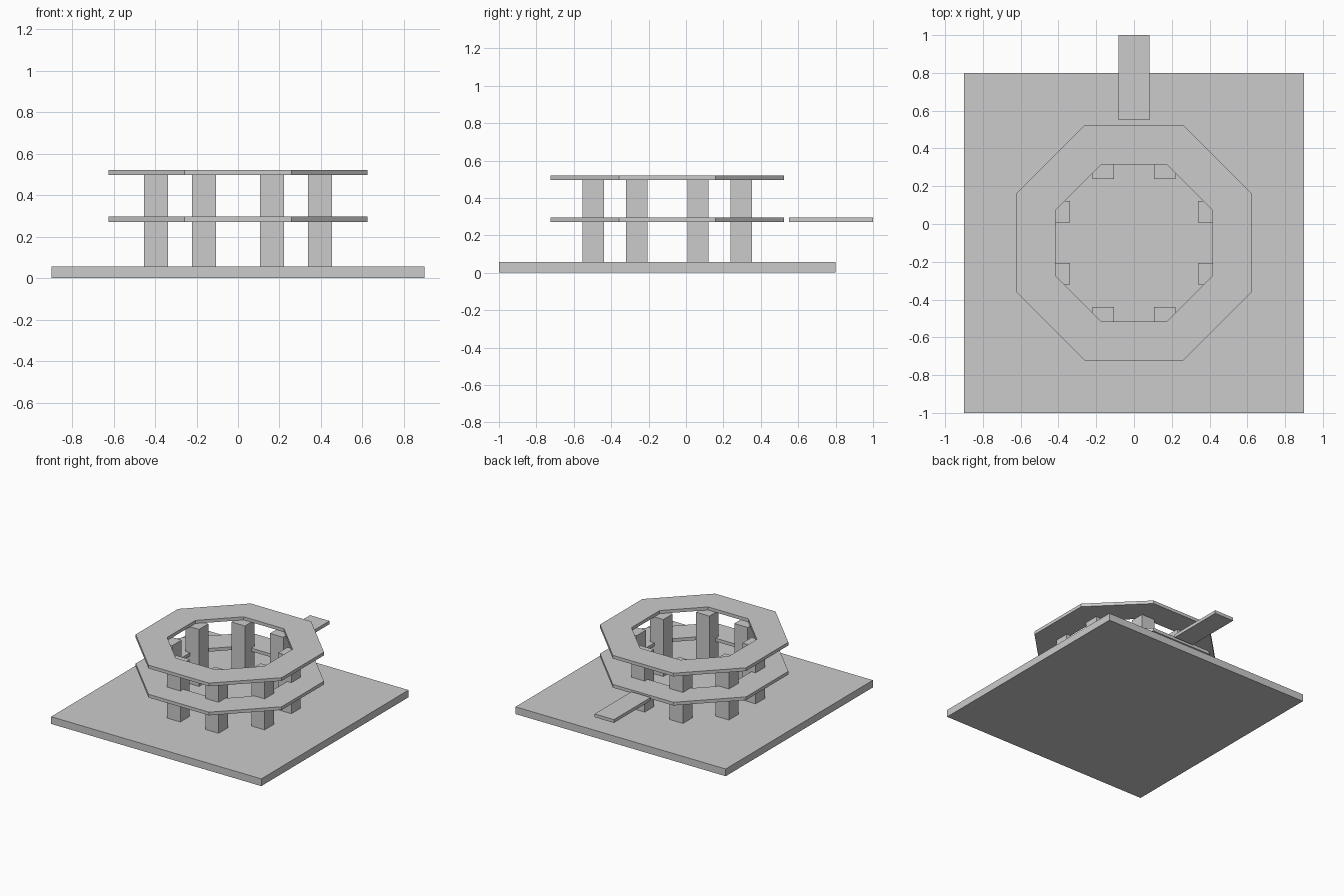
import bpy, bmesh, math

if "Cube" in bpy.data.objects:
    bpy.data.objects.remove(bpy.data.objects["Cube"])

CY = -0.1                      # shared centre of base, rings and posts
STEP = math.radians(45)
HALF = math.radians(22.5)


def box(name, x, y, z):
    """Axis-aligned box from (min, max) ranges."""
    bpy.ops.mesh.primitive_cube_add(
        size=1, location=[(r[0] + r[1]) / 2 for r in (x, y, z)])
    ob = bpy.context.object
    ob.name = name
    ob.scale = [r[1] - r[0] for r in (x, y, z)]
    bpy.ops.object.transform_apply(location=False, rotation=False, scale=True)
    return ob


def octagon_ring(name, inner, outer, z0, z1):
    """Flat octagonal ring; inner and outer are flat-to-centre distances."""
    bm = bmesh.new()
    profile = [(inner, z0), (outer, z0), (outer, z1), (inner, z1)]
    loops = []
    for i in range(8):
        a = HALF + i * STEP
        loops.append([bm.verts.new((r / math.cos(HALF) * math.cos(a),
                                    r / math.cos(HALF) * math.sin(a), z))
                      for r, z in profile])
    for i in range(8):
        p, q = loops[i], loops[(i + 1) % 8]
        for j in range(4):
            k = (j + 1) % 4
            bm.faces.new((p[j], q[j], q[k], p[k]))
    bmesh.ops.recalc_face_normals(bm, faces=bm.faces)
    mesh = bpy.data.meshes.new(name)
    bm.to_mesh(mesh)
    bm.free()
    ob = bpy.data.objects.new(name, mesh)
    ob.location.y = CY
    bpy.context.collection.objects.link(ob)


# Ground slab
box("base_slab", (-0.9, 0.9), (-1.0, 0.8), (0, 0.056))

# Two octagonal decks
octagon_ring("lower_deck", 0.416, 0.625, 0.271, 0.296)
octagon_ring("upper_deck", 0.416, 0.625, 0.496, 0.521)

# Eight square posts, all axis-aligned
W = 0.057
for i in range(8):
    a = HALF + i * STEP
    px, py = 0.428 * math.cos(a), CY + 0.428 * math.sin(a)
    box(f"post_{i + 1}", (px - W, px + W), (py - W, py + W), (0.056, 0.497))

# Walkway plank behind the lower deck
box("walkway", (-0.083, 0.083), (0.55, 1.0), (0.271, 0.296))
